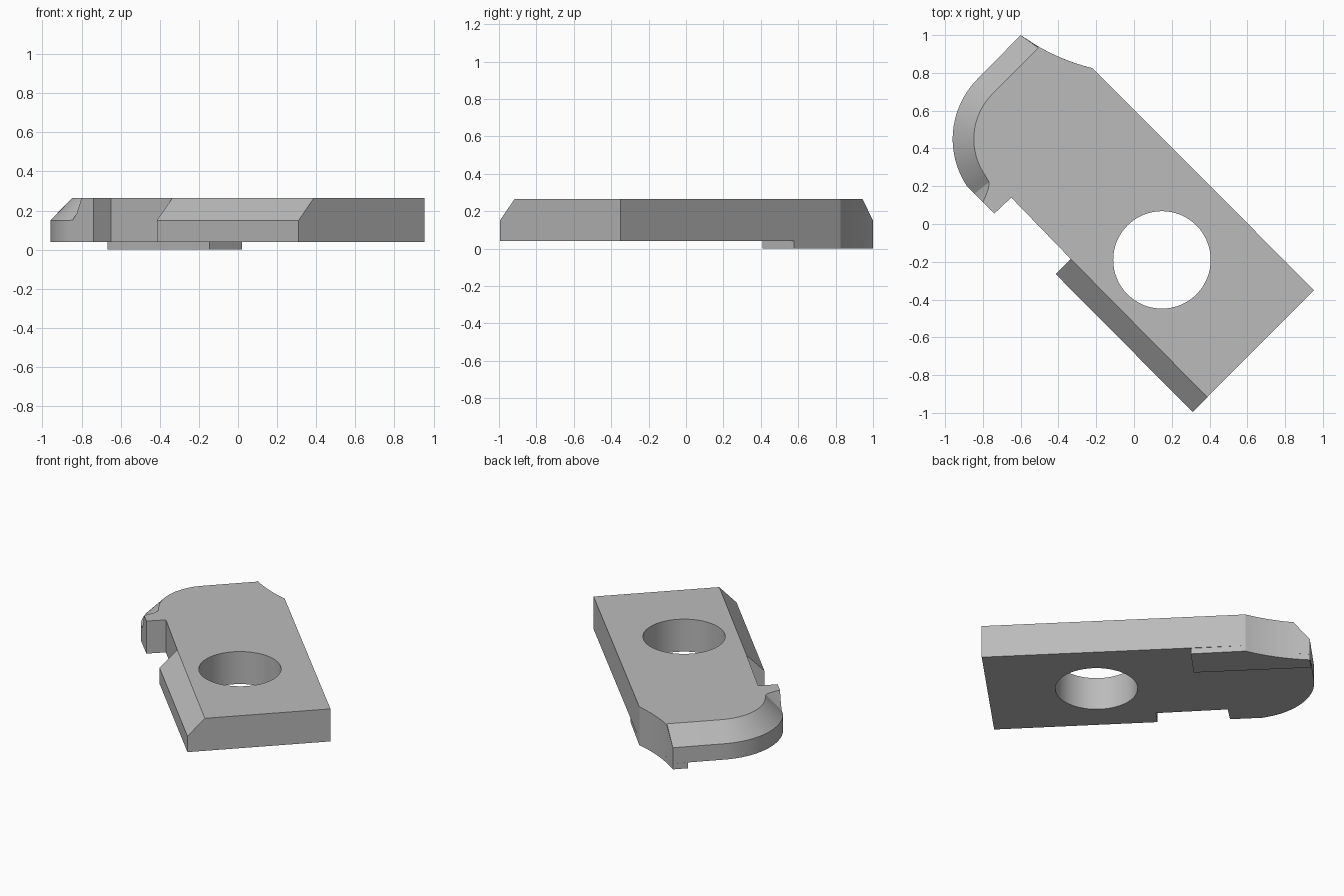
import bpy
import bmesh
from math import cos, sin, radians

BASE, TOP, RIM = 0.04, 0.265, 0.15

cube = bpy.data.objects.get("Cube")
if cube:
    bpy.data.objects.remove(cube, do_unlink=True)

steel = bpy.data.materials.new("grey_steel")
steel.use_nodes = True
grey = (0.5, 0.5, 0.5, 1)
steel.diffuse_color = grey
steel.node_tree.nodes["Principled BSDF"].inputs["Base Color"].default_value = grey


def make_object(name, bm):
    bmesh.ops.remove_doubles(bm, verts=bm.verts, dist=0.0005)
    bmesh.ops.recalc_face_normals(bm, faces=bm.faces)
    mesh = bpy.data.meshes.new(name)
    bm.to_mesh(mesh)
    bm.free()
    mesh.materials.append(steel)
    obj = bpy.data.objects.new(name, mesh)
    bpy.context.collection.objects.link(obj)
    return obj


def stack(name, loops):
    """Closed solid from matching outlines, bottom to top."""
    bm = bmesh.new()
    rings = [[bm.verts.new(p) for p in loop] for loop in loops]
    bm.faces.new(list(reversed(rings[0])))
    bm.faces.new(rings[-1])
    n = len(rings[0])
    for low, high in zip(rings, rings[1:]):
        for i in range(n):
            j = (i + 1) % n
            quad = [low[i], low[j], high[j], high[i]]
            places = []
            for v in quad:
                if all((v.co - p).length > 0.0005 for p in places):
                    places.append(v.co)
            if len(places) > 2:
                bm.faces.new(quad)
    return make_object(name, bm)


def smooth(obj):
    bpy.ops.object.select_all(action='DESELECT')
    obj.select_set(True)
    bpy.context.view_layer.objects.active = obj
    bpy.ops.object.shade_smooth_by_angle(angle=radians(25))


def concave(t):
    """Hollow curve across the back corner, from right (0) to left (1)."""
    bow = 0.08 * t * (1 - t)
    return (-0.22 - 0.38 * t - 0.42 * bow, 0.825 + 0.175 * t - 0.91 * bow)


def polar(r, a):
    return (-0.51 + r * cos(radians(a)), 0.45 + r * sin(radians(a)))


# Plate outline: (outer point, rim height, top point)
rows = [((-0.60, 1.0), RIM, (-0.507, 0.933))]
steps = 20
for i in range(steps + 1):
    a = 135 + 79 * i / steps
    rows.append((polar(0.45, a), RIM, polar(0.338, a)))

# Run-out of the bevel at the end of the nose
rows += [((-0.86, 0.175), RIM, (-0.78, 0.245)),
         ((-0.845, 0.16), 0.153, (-0.767, 0.222)),
         ((-0.825, 0.14), 0.185, (-0.77, 0.19)),
         ((-0.812, 0.127), 0.225, (-0.785, 0.15))]


def plain(*points):
    return [(p, TOP, p) for p in points]


# Side notch, bevelled long edge, square end
rows += plain((-0.80, 0.115), (-0.74, 0.055), (-0.65, 0.14), (-0.335, -0.185))
rows += [((-0.415, -0.265), RIM, (-0.335, -0.185)),
         ((0.31, -0.995), RIM, (0.388, -0.917))]
rows += plain((0.953, -0.35))
rows += plain(*[concave(0.755 * i / 8) for i in range(9)])

plate = stack("clamp_plate", [
    [(*outer, BASE) for outer, z, top in rows],
    [(*outer, z) for outer, z, top in rows],
    [(*top, TOP) for outer, z, top in rows]])

# Round bolt hole
bm = bmesh.new()
bmesh.ops.create_cone(bm, cap_ends=True, segments=64, radius1=0.258, radius2=0.258, depth=1)
bmesh.ops.translate(bm, verts=bm.verts, vec=(0.148, -0.19, 0.15))
cutter = make_object("hole_cutter", bm)
cutter.hide_render = True
cut = plate.modifiers.new("bolt_hole", 'BOOLEAN')
cut.object = cutter
cut.operation = 'DIFFERENCE'
cut.solver = 'EXACT'
bpy.context.view_layer.objects.active = plate
bpy.ops.object.modifier_apply(modifier="bolt_hole")
bpy.data.objects.remove(cutter, do_unlink=True)
smooth(plate)

# Shallow foot under the back corner
foot = [(-0.60, 1.0), (-0.668, 0.932), (-0.145, 0.41), (0.02, 0.578)]
foot += [concave(i / 10) for i in range(10)]
smooth(stack("locating_foot", [[(x, y, z) for x, y in foot] for z in (0, BASE)]))
